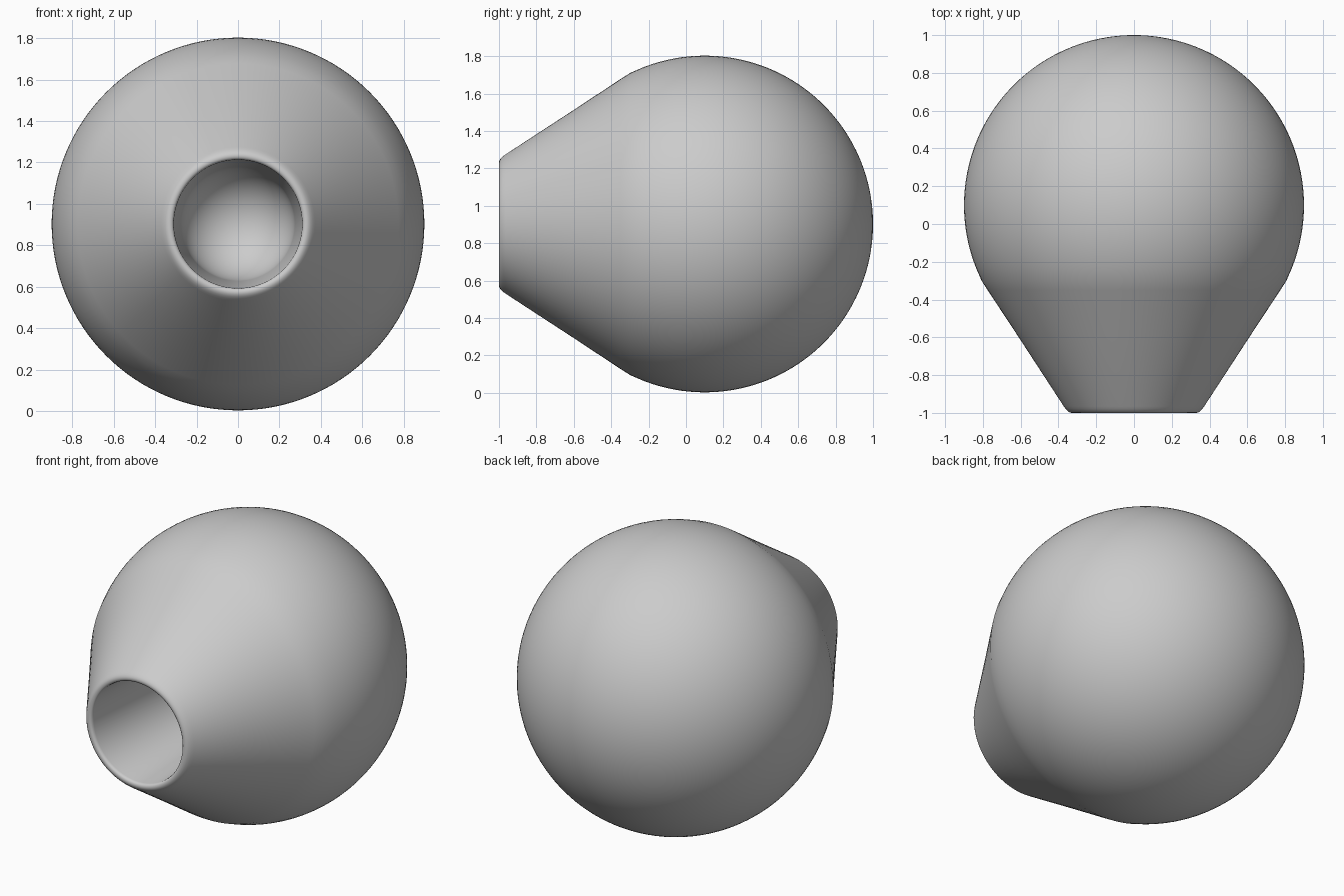
import bpy, bmesh, math
from mathutils import Vector, Matrix

if "Cube" in bpy.data.objects:
    bpy.data.objects.remove(bpy.data.objects["Cube"])

R, CY, CZ = 0.9, 0.1, 0.903   # bulb radius, bulb centre along y, axis height
SEG = 128

# Profile as (radius, y): round back and sides of the bulb
profile = []
n = 48
end = math.radians(112)
for i in range(n + 1):
    a = end * i / n
    profile.append((R * math.sin(a), CY + R * math.cos(a)))

# Straight neck and rounded lip
profile += [(0.807, -0.30), (0.775, -0.35), (0.61, -0.60), (0.372, -0.965),
            (0.362, -0.979), (0.351, -0.991), (0.34, -0.998), (0.33, -1.0),
            (0.32, -0.998), (0.313, -0.992), (0.31, -0.98)]

# Slightly tapered bore ending in a rounded bottom
r_in, y_in = 0.275, -0.30
profile.append((r_in, y_in))
for i in range(1, 17):
    a = math.pi / 2 * i / 16
    profile.append((r_in * math.cos(a), y_in + r_in * math.sin(a)))

# Revolve the profile around the y axis
bm = bmesh.new()
verts = [bm.verts.new((max(r, 0.0), y, 0)) for r, y in profile]
edges = [bm.edges.new(p) for p in zip(verts, verts[1:])]
bmesh.ops.spin(bm, geom=verts + edges, cent=(0, 0, 0), axis=(0, 1, 0),
               angle=math.tau, steps=SEG, use_duplicate=False)
bmesh.ops.remove_doubles(bm, verts=bm.verts[:], dist=1e-4)
bmesh.ops.recalc_face_normals(bm, faces=bm.faces[:])
bmesh.ops.translate(bm, vec=(0, 0, CZ), verts=bm.verts[:])

mesh = bpy.data.meshes.new("hollow_bulb")
bm.to_mesh(mesh)
bm.free()
bulb = bpy.data.objects.new("hollow_bulb", mesh)
bpy.context.collection.objects.link(bulb)

# Smooth shading with a crease kept at any sharp edge
bpy.context.view_layer.objects.active = bulb
bulb.select_set(True)
bpy.ops.object.shade_smooth_by_angle(angle=math.radians(40))
